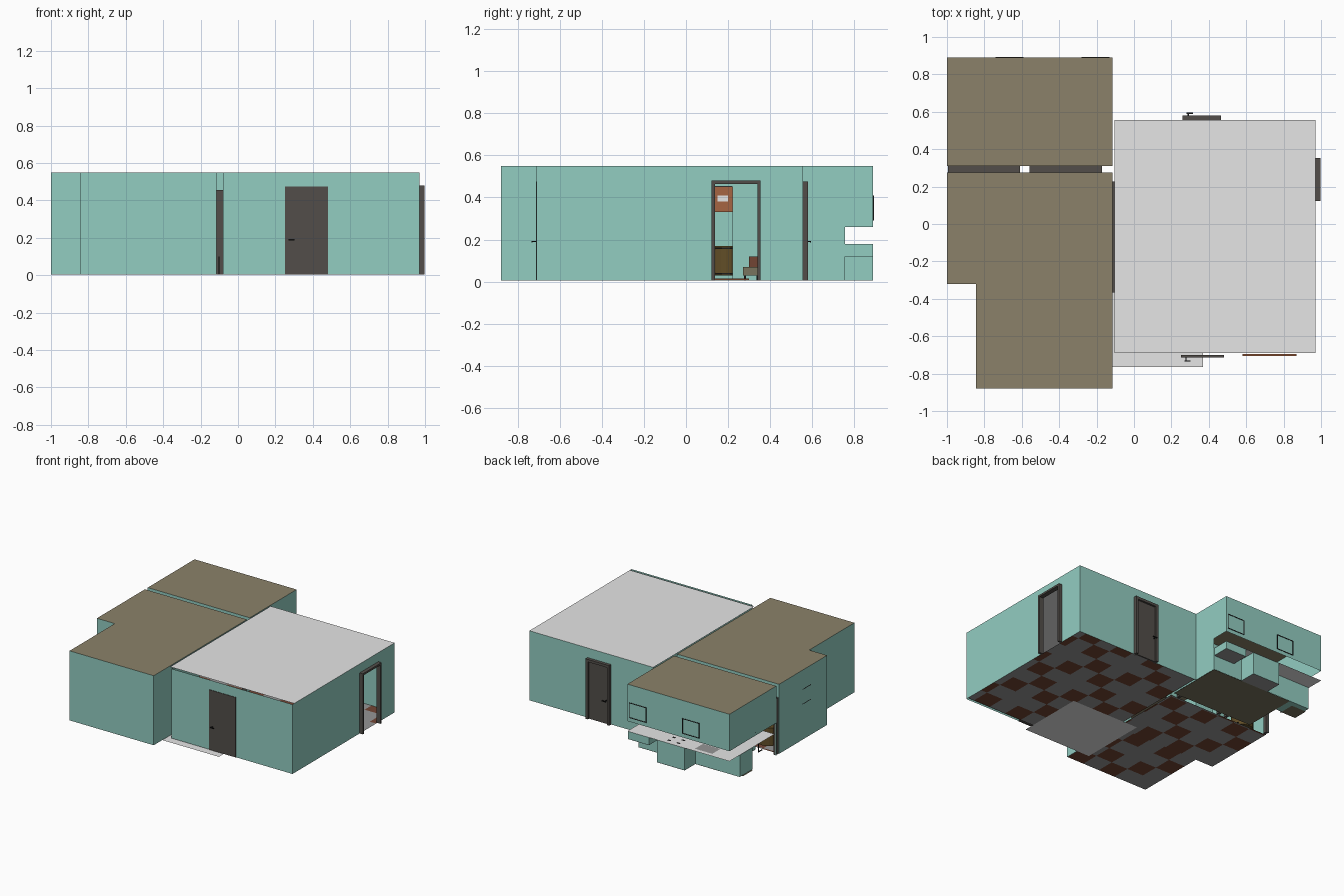
import bpy, bmesh, math
from mathutils import Vector

if "Cube" in bpy.data.objects:
    bpy.data.objects.remove(bpy.data.objects["Cube"])

def mat(name, r, g, b):
    m = bpy.data.materials.new(name)
    m.diffuse_color = (r, g, b, 1)
    m.use_nodes = True
    m.node_tree.nodes["Principled BSDF"].inputs["Base Color"].default_value = m.diffuse_color
    return m

TEAL = mat("teal wall", .29, .61, .535)
LIGHT = mat("light grey", .79, .79, .79)
TAN = mat("tan roof", .26, .222, .142)
DARK = mat("dark frame", .085, .076, .068)
GREY = mat("floor grey", .3, .3, .3)
BROWN = mat("floor brown", .17, .06, .034)
OLIVE = mat("olive floor", .19, .175, .11)
BLACK = mat("black metal", .012, .012, .012)
ORANGE = mat("orange rust", .38, .13, .055)
WOOD = mat("wood", .12, .075, .02)
B, T = .005, .55   # base and top of the walls

def finish(name, bm, *mats):
    me = bpy.data.meshes.new(name)
    bm.to_mesh(me)
    bm.free()
    for m in mats:
        me.materials.append(m)
    ob = bpy.data.objects.new(name, me)
    bpy.context.collection.objects.link(ob)
    return ob

def box(name, m, x0, x1, y0, y1, z0, z1):
    bm = bmesh.new()
    bmesh.ops.create_cube(bm, size=1)
    for v in bm.verts:
        v.co = ((x0 + x1) / 2 + v.co.x * (x1 - x0), (y0 + y1) / 2 + v.co.y * (y1 - y0),
                (z0 + z1) / 2 + v.co.z * (z1 - z0))
    return finish(name, bm, m)

def plate(name, m, pts, z):
    bm = bmesh.new()
    bm.faces.new([bm.verts.new((x, y, z)) for x, y in pts])
    return finish(name, bm, m)

def rect(x0, x1, y0, y1):
    return [(x0, y0), (x1, y0), (x1, y1), (x0, y1)]

def wall(name, p, q, z0=B, z1=T, holes=()):
    """Thin wall from p to q; holes are (start, end, low, high) along its axis."""
    bm = bmesh.new()
    p, q = Vector(p), Vector(q)
    L = (q - p).length
    d = (q - p) / L
    axis = 0 if abs(d.x) > .5 else 1
    def quad(a, b, za, zb):
        if b - a > 1e-4 and zb - za > 1e-4:
            u, v = p + d * a, p + d * b
            bm.faces.new([bm.verts.new(c) for c in
                          ((*u, za), (*v, za), (*v, zb), (*u, zb))])
    at = 0
    for h in sorted(holes, key=lambda h: (h[0] - p[axis]) * d[axis]):
        a, b = sorted((h[i] - p[axis]) * d[axis] for i in (0, 1))
        quad(at, a, z0, z1)
        quad(a, b, z0, h[2])
        quad(a, b, h[3], z1)
        at = b
    quad(at, L, z0, z1)
    return finish(name, bm, TEAL)

def frame(name, m, axis, a, b, c0, c1, z0, z1, t, sill=False):
    """Rectangular frame running along x or y, from c0 to c1 in depth."""
    parts = [(a, a + t, z0, z1), (b - t, b, z0, z1), (a + t, b - t, z1 - t, z1)]
    if sill:
        parts.append((a + t, b - t, z0, z0 + t))
    for u, v, lo, hi in parts:
        if axis == "x":
            box(name, m, u, v, c0, c1, lo, hi)
        else:
            box(name, m, c0, c1, u, v, lo, hi)

# Floors: main floor in grey with brown patches
def patch_floor(name, x0, x1, y0, y1):
    bm = bmesh.new()
    s = .145
    nx, ny = math.ceil((x1 - x0) / s), math.ceil((y1 - y0) / s)
    g = [[bm.verts.new((min(x0 + i * s, x1), min(y0 + j * s, y1), B))
          for j in range(ny + 1)] for i in range(nx + 1)]
    for i in range(nx):
        for j in range(ny):
            f = bm.faces.new((g[i][j], g[i + 1][j], g[i + 1][j + 1], g[i][j + 1]))
            f.material_index = int((i + j) % 2 == 0 and (i * 3 + j) % 8 != 0)
    finish(name, bm, GREY, BROWN)

patch_floor("living_floor", -.1, .97, -.69, .555)
patch_floor("middle_floor_front", -.845, -.115, -.88, -.32)
patch_floor("middle_floor_back", -1, -.115, -.32, .275)
plate("kitchen_floor", OLIVE, rect(-.82, -.115, .31, .755), .004)
plate("cabinet_base", OLIVE, rect(-1, -.87, .6, .72), 0)
plate("rug", LIGHT, rect(-.22, .37, -.765, -.23), 0)

# Ceilings
plate("living_ceiling", LIGHT, rect(-.105, .97, -.69, .555), T)
plate("kitchen_ceiling", TAN, rect(-1, -.115, .31, .89), T)
plate("middle_ceiling", TAN, [(-1, .275), (-1, -.32), (-.845, -.32), (-.845, -.88),
                              (-.115, -.88), (-.115, .275)], T)

# Living room walls
PASS = (-.36, .222, B, .455)
wall("living_front_wall", (-.08, -.71), (.97, -.71), holes=[(.25, .48, B, .47)])
wall("living_back_wall", (-.115, .555), (.97, .555), holes=[(.26, .465, B, .47)])
wall("living_right_wall", (.97, -.71), (.97, .555), holes=[(.135, .345, B, .47)])
wall("living_left_wall", (-.08, -.71), (-.08, .555), holes=[PASS])

# Middle room walls
ARCHES = [(-.995, -.61, B, .44), (-.56, -.17, B, .44)]
wall("middle_front_wall", (-.845, -.88), (-.115, -.88))
wall("middle_step_side", (-.845, -.88), (-.845, -.32))
wall("middle_step_front", (-1, -.32), (-.845, -.32))
wall("middle_left_wall", (-1, -.32), (-1, .275))
wall("middle_right_wall", (-.115, -.88), (-.115, .275), holes=[PASS])
wall("middle_back_wall", (-1, .275), (-.115, .275), holes=ARCHES)

# Kitchen walls, open behind the counter
wall("kitchen_front_wall", (-1, .31), (-.115, .31), holes=ARCHES)
wall("kitchen_right_wall", (-.115, .31), (-.115, .755))
wall("kitchen_right_upper", (-.115, .755), (-.115, .89), .26)
wall("kitchen_back_upper", (-1, .89), (-.115, .89), .26)
wall("kitchen_left_upper", (-1, .31), (-1, .89), .26)
wall("kitchen_back_lower", (-.82, .755), (-.115, .755), B, .18)
wall("kitchen_left_lower", (-.82, .31), (-.82, .755), B, .18)

# Kitchen counter, cabinets, hob and sink
plate("countertop", LIGHT, [(-1, .89), (-1, .33), (-.82, .33), (-.82, .72),
                            (-.115, .72), (-.115, .89)], .181)
box("cabinet_middle", TEAL, -.61, -.37, .755, .888, B, .18)
plate("cabinet_underside", GREY, rect(-.61, -.37, .755, .888), .004)
box("cabinet_corner", TEAL, -.3, -.117, .755, .888, .12, .18)
box("cabinet_end", TEAL, -.995, -.82, .6, .755, B, .18)
plate("corner_underside", GREY, rect(-.3, -.117, .755, .888), .119)
plate("sink", GREY, rect(-.83, -.68, .76, .86), .183)
for x in (-.53, -.45):
    for y in (.79, .85):
        plate("hob_ring", BLACK, rect(x - .014, x + .014, y - .009, y + .009), .183)
box("tap_post", BLACK, -.985, -.979, .5, .506, .1, .18)
box("tap_arm", BLACK, -.985, -.979, .46, .506, .1, .106)

# Window outlines
for a in (-.74, -.28):
    frame("back_window", BLACK, "x", a, a + .15, .887, .893, .29, .41, .005, True)
for z in (.28, .395):
    box("left_window_bar", BLACK, -1.0, -.996, .45, .57, z, z + .006)
    box("middle_window_bar", BLACK, -1.0, -.996, -.12, .03, z, z + .006)

# Passage linings
frame("living_passage", DARK, "y", -.365, .227, -.118, -.081, B, .457, .006)
for a, b, *_ in ARCHES:
    frame("kitchen_passage", DARK, "x", a, b, .276, .309, B, .445, .02)

# Doors: front and back are closed, the right one is open
def door(name, a, b, y, out):
    lo, hi = sorted((y - out * .012, y + out * .025))
    frame(name + "_frame", DARK, "x", a, b, lo, hi, B, .475, .02)
    box(name + "_leaf", DARK, a + .02, b - .02, y - .006 + out * .004, y + .006 + out * .004, B, .46)
    s = sorted((y, y + out * .04))
    box(name + "_handle_stem", BLACK, a + .027, a + .033, s[0], s[1], .188, .194)
    g = sorted((y + out * .034, y + out * .04))
    box(name + "_handle", BLACK, a + .022, a + .056, g[0], g[1], .187, .194)

box("front_door_leaf", DARK, .25, .48, -.714, -.7, B, .475)
box("front_door_stem", BLACK, .275, .281, -.735, -.714, .188, .194)
box("front_door_handle", BLACK, .27, .302, -.735, -.73, .187, .194)
door("back_door", .26, .465, .555, 1)
frame("right_door_frame", DARK, "y", .122, .354, .962, .998, B, .48, .015)

# Furniture seen through the open door: barrel table, armchair, pictures
bm = bmesh.new()
bmesh.ops.create_cone(bm, cap_ends=True, segments=20, radius1=.08, radius2=.08, depth=.14)
bmesh.ops.translate(bm, verts=bm.verts, vec=(-.85, .19, .1))
finish("barrel_table", bm, WOOD)
for z in (.033, .155):
    box("barrel_band", BLACK, -.772, -.766, .14, .24, z, z + .008)
box("picture_panel", ORANGE, -.998, -.99, .08, .23, .33, .45)
box("picture_motif", LIGHT, -.99, -.987, .15, .2, .38, .41)
box("chair_seat", OLIVE, -.05, .06, .27, .35, .03, .07)
box("chair_back", BROWN, -.06, -.045, .3, .35, .03, .12)
for y in (.275, .335):
    box("chair_leg", BLACK, .045, .055, y, y + .01, B, .03)
box("floor_mat", ORANGE, .6, .85, .1, .3, .008, .014)
box("wall_picture", ORANGE, .58, .87, -.706, -.695, .3, .53)
box("corner_post", BLACK, -.105, -.098, -.55, -.535, B, .1)
